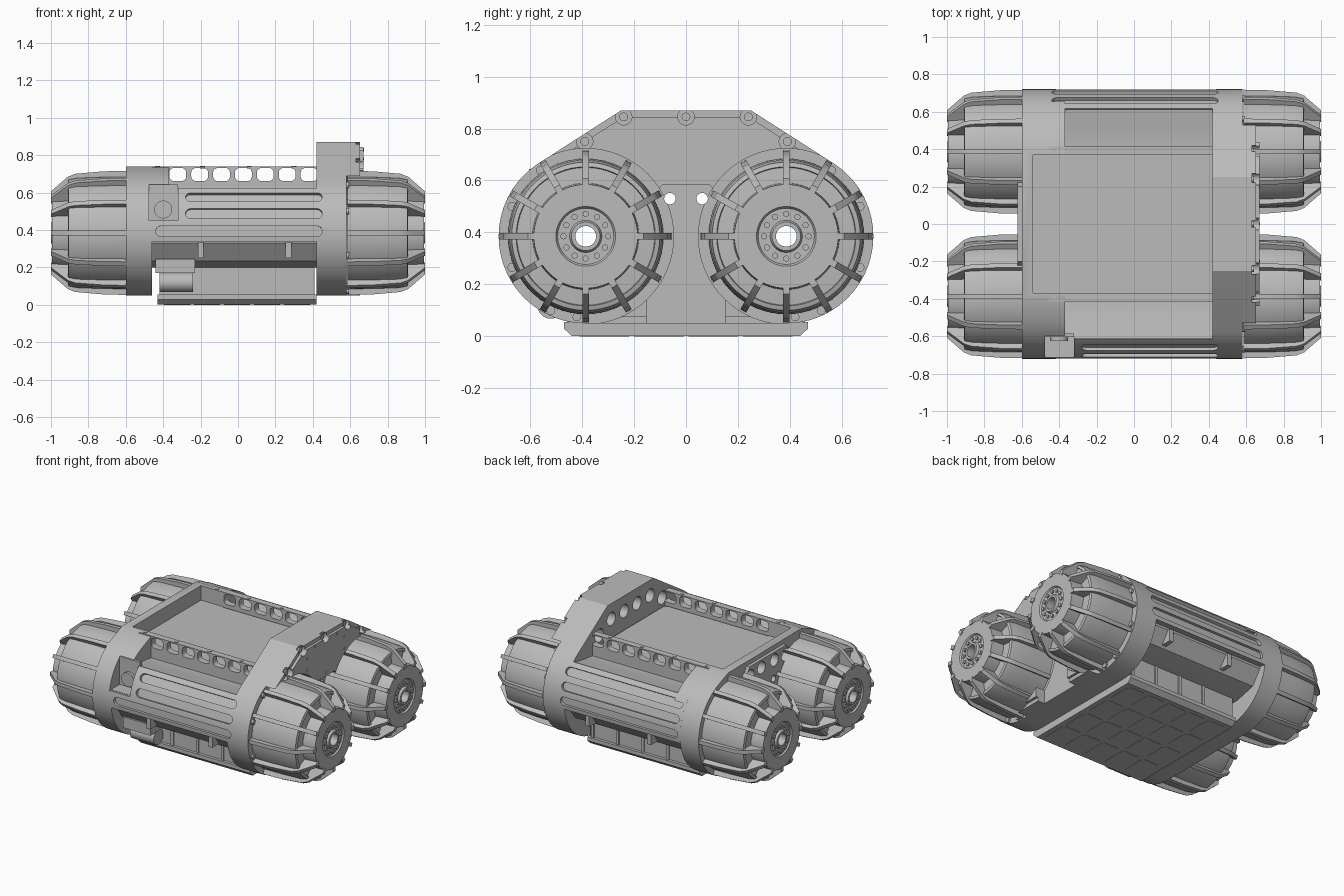
import bpy, bmesh
from math import sin, cos, pi, radians
from mathutils import Matrix, Vector
from mathutils.geometry import convex_hull_2d

if "Cube" in bpy.data.objects:
    bpy.data.objects.remove(bpy.data.objects["Cube"])

grey = bpy.data.materials.new("machined grey")
grey.use_nodes = True
grey.diffuse_color = (0.5, 0.5, 0.5, 1)
grey.node_tree.nodes["Principled BSDF"].inputs["Base Color"].default_value = (0.5, 0.5, 0.5, 1)

CY, CZ, R = 0.386, 0.385, 0.335           # wheel axis and housing radius
AX = Matrix(((0, 0, 1), (1, 0, 0), (0, 1, 0))).to_4x4()   # profile (y, z) along x
AY = Matrix(((1, 0, 0), (0, 0, 1), (0, 1, 0))).to_4x4()   # profile (x, z) along y
AZ = Matrix.Identity(4)
SIDES = (-1, 1)
parts, cutters = [], []


def finish(name, bm, cutter=False):
    bmesh.ops.recalc_face_normals(bm, faces=bm.faces)
    me = bpy.data.meshes.new(name)
    bm.to_mesh(me)
    bm.free()
    ob = bpy.data.objects.new(name, me)
    bpy.context.scene.collection.objects.link(ob)
    me.materials.append(grey)
    ob.hide_render = cutter
    (cutters if cutter else parts).append(ob)
    return ob


def prism(name, pts, lo, hi, mats=(AX,), cutter=False):
    """Extrude a flat profile from lo to hi, once per matrix."""
    bm = bmesh.new()
    for m in mats:
        a = [bm.verts.new(m @ Vector((u, v, lo))) for u, v in pts]
        b = [bm.verts.new(m @ Vector((u, v, hi))) for u, v in pts]
        bm.faces.new(a)
        bm.faces.new(b)
        for i in range(len(a)):
            j = (i + 1) % len(a)
            bm.faces.new((a[i], a[j], b[j], b[i]))
    return finish(name, bm, cutter)


def rect(u0, u1, v0, v1):
    return [(u0, v0), (u1, v0), (u1, v1), (u0, v1)]


def box(name, x, y, z, cutter=False):
    return prism(name, rect(*x, *y), *z, (AZ,), cutter)


def circle(u, v, r, n=32):
    return [(u + r * cos(2 * pi * i / n), v + r * sin(2 * pi * i / n)) for i in range(n)]


def rounded(w, h, r, n=6):
    """Rounded rectangle centred on the origin."""
    out = []
    for k, (sx, sy) in enumerate(((1, 1), (-1, 1), (-1, -1), (1, -1))):
        for i in range(n + 1):
            a = (k + i / n) * pi / 2
            out.append((sx * (w / 2 - r) + r * cos(a), sy * (h / 2 - r) + r * sin(a)))
    return out


def hull(y, z, r=R):
    """Outline around both wheel housings plus a mirrored top corner."""
    pts = [p for s in SIDES for p in circle(s * CY, CZ, r, 72)] + [(-y, z), (y, z)]
    return [pts[i] for i in convex_hull_2d(pts)]


def at(u, v, axis=AX):
    return axis @ Matrix.Translation((u, v, 0))


def mirrored(points):
    return sorted({(s * y, z) for y, z in points for s in SIDES})


def cut(ob, *tools):
    for t in tools:
        mod = ob.modifiers.new("cut", "BOOLEAN")
        mod.operation, mod.object, mod.solver = "DIFFERENCE", t, "EXACT"
    dg = bpy.context.evaluated_depsgraph_get()
    me = bpy.data.meshes.new_from_object(ob.evaluated_get(dg))
    ob.modifiers.clear()
    ob.data = me


def sector(s, r0, r1, a0, a1, n=24):
    angs = [radians(a0 + (a1 - a0) * i / n) for i in range(n + 1)]
    ring = [(r1, a) for a in angs] + [(r0, a) for a in reversed(angs)]
    return [(s * (CY + r * cos(a)), CZ + r * sin(a)) for r, a in ring]


# Shared cutters: axle bores, the two sight holes, the front sensor pocket
axles = mirrored([(CY, CZ)])
sight = mirrored([(0.062, 0.53)])
bores = prism("bore_cutter", circle(0, 0, 0.04), -0.8, 0.8, [at(*p) for p in axles], True)
sights = prism("sight_cutter", circle(0, 0, 0.022), -0.8, 0.8, [at(*p) for p in sight], True)
sensor_gap = box("sensor_gap_cutter", (-0.475, -0.32), (-0.8, -0.6), (0.45, 0.7), True)

# Low end plate on the -x side, with a shoulder, open tray end and round lightening holes
low_plate = prism("low_end_plate", hull(0.4, 0.74), -0.6, -0.46)
shoulder = prism("low_shoulder", hull(0.4, 0.74), -0.46, -0.37)
tray_gap = box("tray_gap_cutter", (-0.54, -0.3), (-0.37, 0.37), (0.64, 0.9), True)
below = box("shoulder_cutter", (-0.5, -0.3), (-0.9, 0.9), (0, 0.585), True)
light = prism("lightening_cutter", circle(0, 0, 0.042), -0.7, -0.56,
              [at(y, z) for y, z in mirrored([(0.07, 0.655), (0.19, 0.645)])], True)
low_panel = prism("low_side_panel", [(-0.24, 0.64), (-0.2, 0.71), (0.2, 0.71), (0.24, 0.64),
                                     (0.1, 0.45), (-0.1, 0.45)], -0.622, -0.6)
cut(low_plate, bores, sights, tray_gap, light, sensor_gap)
cut(low_panel, light, sights)
cut(shoulder, below, tray_gap, sensor_gap)

# Tall end plate on the +x side
tall_plate = prism("tall_end_plate", hull(0.25, 0.87), 0.42, 0.58)
pockets = prism("pocket_cutter", circle(0, 0, 0.045), 0.4, 0.48,
                [at(y, z) for y, z in mirrored([(0.07, 0.765), (0.21, 0.765), (0.34, 0.7)])], True)

# Outer cover of the tall plate in two steps, notched at its screws and cleared for the wheels
clearance = prism("wheel_clearance", circle(0, 0, 0.338, 64), 0.55, 0.8, [at(*p) for p in axles], True)
window = prism("window_cutter", [(-0.15, 0), (0.15, 0), (0.15, 0.5), (0.09, 0.585), (-0.09, 0.585), (-0.15, 0.5)],
               0.6, 0.8, (AX,), True)
rim = mirrored([(0, 0.845), (0.24, 0.845), (0.39, 0.75)])
notches = prism("notch_cutter", circle(0, 0, 0.032, 16), 0.63, 0.8, [at(*p) for p in rim], True)
cover = prism("tall_cover", hull(0.25, 0.87), 0.58, 0.652)
cover_face = prism("tall_cover_face", hull(0.24, 0.845, R - 0.025), 0.652, 0.67)
for ob in (cover, cover_face):
    cut(ob, clearance, window, notches, sights)
prism("cover_screws", circle(0, 0, 0.017, 12), 0.61, 0.642, [at(*p) for p in rim])
flange = mirrored([(0.56, 0.64), (0.67, 0.5), (0.67, 0.265), (0.52, 0.1), (0.42, 0.075), (0.12, 0.075)])
prism("flange_screws", circle(0, 0, 0.017, 12), 0.57, 0.594, [at(*p) for p in flange])
prism("panel_screws", circle(0, 0, 0.009, 8), 0.66, 0.673,
      [at(*p) for p in mirrored([(0.12, 0.83), (0.2, 0.78), (0.2, 0.7), (0, 0.61)])])


# Curved bumpers with long grooves, and the tub behind them
def groove(s, deg, x0, x1):
    a = radians(deg)
    m = Matrix(((1, 0, 0, (x0 + x1) / 2), (0, -s * sin(a), s * cos(a), s * CY),
                (0, cos(a), sin(a), CZ), (0, 0, 0, 1)))
    return prism("groove_cutter", rounded(x1 - x0, 0.056, 0.0279), 0.315, 0.42, (m,), True)


all_grooves = []
for s, end in ((-1, "front"), (1, "rear")):
    short = -0.28 if s < 0 else -0.44
    grooves = [groove(s, 35, short, 0.45), groove(s, 18, short, 0.45), groove(s, 1.5, -0.44, 0.45)]
    all_grooves += grooves
    pocket = [sensor_gap] if s < 0 else []
    bumper = prism(end + "_bumper", sector(s, 0.27, R, -8, 46), -0.46, 0.42)
    cut(bumper, *grooves, *pocket)
    section = [(0.12, 0.59), (0.12, 0.2), (0.45, 0.2), (0.6, 0.235), (0.67, 0.33), (0.67, 0.4),
               (0.64, 0.5), (0.612, 0.62), (0.5, 0.6), (0.42, 0.59)]
    tub = prism(end + "_tub", [(s * y, z) for y, z in section], -0.46, 0.42)
    cut(tub, bores, *pocket)
    # small hangers under the bumper
    for x in (-0.2, 0.27):
        box(end + "_hanger", (x - 0.015, x + 0.015), sorted((s * 0.55, s * 0.685)), (0.25, 0.335))
    # slotted deck rail with its screws
    rail = prism(end + "_rail", rect(-0.46, 0.42, 0.58, 0.74), s * 0.37, s * 0.415, (AY,))
    slots = prism("slot_cutter", rounded(0.09, 0.07, 0.025), s * 0.3, s * 0.5,
                  [at(-0.322 + 0.117 * i, 0.697, AY) for i in range(7)], True)
    cut(rail, slots)
    prism(end + "_rail_screws", circle(0, 0, 0.013, 10), 0.73, 0.743,
          [at(x, s * 0.392, AZ) for x in (-0.43, -0.19, 0.06, 0.3)])
cut(tall_plate, bores, sights, pockets, *all_grooves)

# Cargo deck
box("deck_floor", (-0.55, 0.42), (-0.38, 0.38), (0.58, 0.635))
prism("deck_mat", rounded(0.86, 0.72, 0.03), 0.635, 0.642, [at(-0.02, 0, AZ)])

# Round sensor in its front pocket
box("sensor_wall", (-0.475, -0.32), (-0.605, -0.585), (0.43, 0.645))
box("sensor_floor", (-0.475, -0.32), (-0.7, -0.585), (0.43, 0.452))
prism("sensor_lens", circle(-0.4, 0.51, 0.048), -0.625, -0.6, (AY,))

# Front latch tucked under the bumper
box("latch_body", (-0.44, -0.23), (-0.62, -0.42), (0.17, 0.245))
prism("latch_roller", circle(-0.52, 0.12, 0.052), -0.42, -0.24)

# Belly box, chamfered skid plate and its thin pads
box("belly_box", (-0.42, 0.41), (-0.45, 0.45), (0.05, 0.2))
box("belly_core", (-0.42, 0.41), (-0.13, 0.13), (0.2, 0.26))
prism("skid_plate", [(-0.44, 0.002), (0.44, 0.002), (0.47, 0.03), (0.47, 0.055), (-0.47, 0.055), (-0.47, 0.03)],
      -0.43, 0.42)
prism("skid_pads", rounded(0.14, 0.19, 0.02), 0, 0.005,
      [at(-0.325 + 0.16 * i, -0.315 + 0.21 * j, AZ) for i in range(5) for j in range(4)])
for s, end in ((-1, "front"), (1, "rear")):
    prism(end + "_belly_ribs", rect(-0.01, 0.01, 0.055, 0.2), s * 0.44, s * 0.458,
          [at(-0.18 + 0.19 * i, 0, AY) for i in range(4)])

# Four ribbed wheels: drum with a flat end, raised hub and radial ribs
drum = [(0.585, 0.04), (0.585, 0.3), (0.72, 0.299), (0.86, 0.294), (0.905, 0.285), (0.91, 0.268), (0.9, 0.265),
        (0.905, 0.205), (0.995, 0.2), (0.995, 0.115), (0.985, 0.108), (0.985, 0.062), (1, 0.055), (1, 0.04)]
rib = [(0.585, 0.25), (0.585, 0.332), (0.72, 0.329), (0.87, 0.316), (0.91, 0.3), (1, 0.222), (1, 0.19), (0.9, 0.19)]
for sx, side in ((-1, "right"), (1, "left")):
    for sy, end in ((-1, "front"), (1, "rear")):
        name = end + "_" + side + "_wheel"
        place = Matrix.Translation((0, sy * CY, CZ)) @ Matrix.Diagonal((sx, 1, 1, 1))
        bm = bmesh.new()
        vs = [bm.verts.new((x, 0, r)) for x, r in drum]
        es = [bm.edges.new((vs[i - 1], vs[i])) for i in range(len(vs))]
        bmesh.ops.spin(bm, geom=vs + es, cent=(0, 0, 0), axis=(1, 0, 0), angle=2 * pi, steps=60)
        bmesh.ops.remove_doubles(bm, verts=bm.verts, dist=0.0001)
        bm.transform(place)
        finish(name + "_drum", bm)
        turns = [place @ Matrix.Rotation(i * pi / 6, 4, "X") for i in range(12)]
        prism(name + "_ribs", rib, -0.013, 0.013, [t @ AY for t in turns])
        prism(name + "_hub_bolts", circle(0, 0.086, 0.012, 10), 0.98, 0.994, [t @ AX for t in turns])

# Remove cutters, then smooth the curves and keep the hard edges
for ob in cutters:
    bpy.data.objects.remove(ob)
for ob in parts:
    ob.data.shade_smooth()
    ob.data.set_sharp_from_angle(angle=radians(30))
